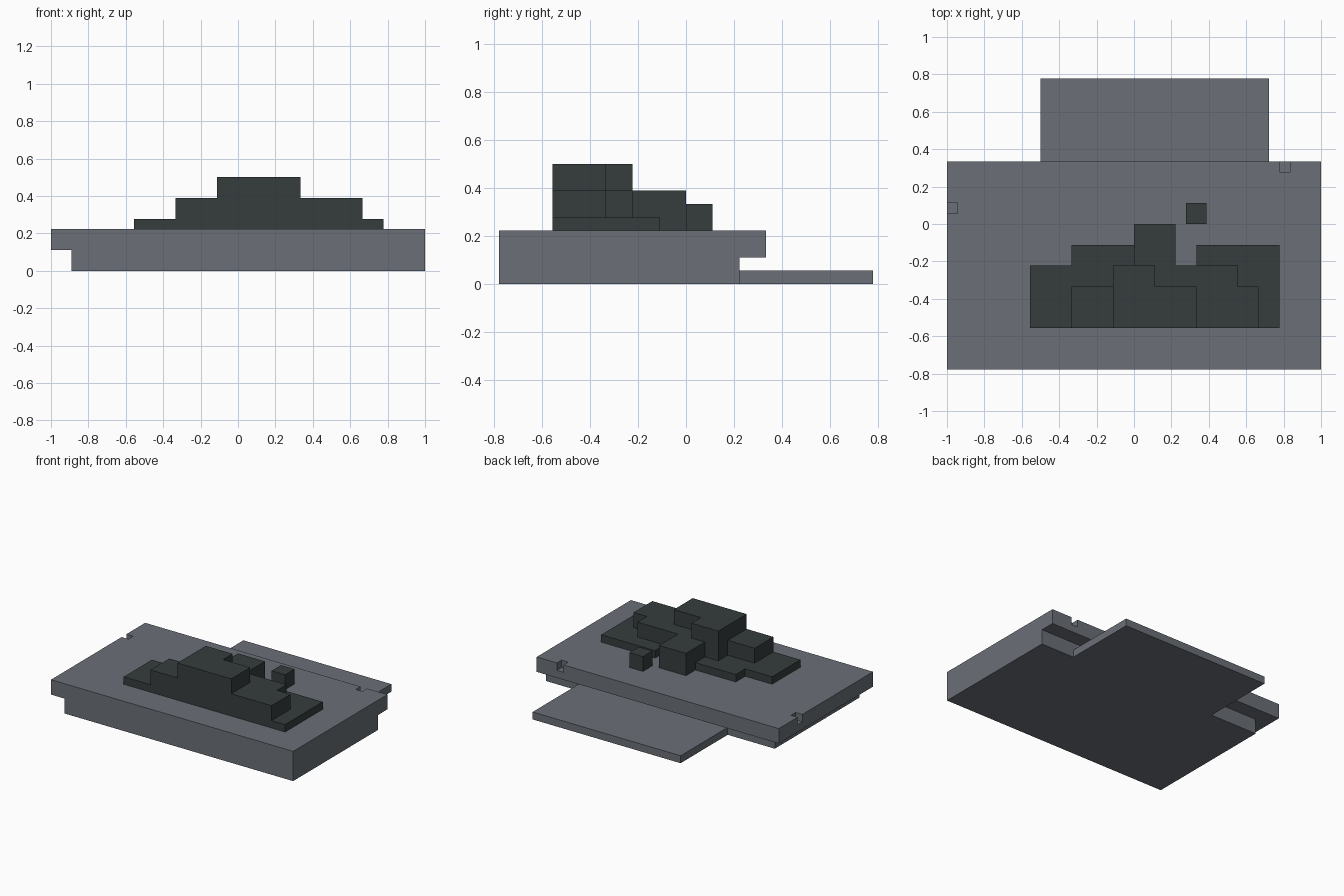
import bpy
import bmesh

if "Cube" in bpy.data.objects:
    bpy.data.objects.remove(bpy.data.objects["Cube"])

U = 1 / 18  # model grid unit


def material(name, rgb):
    m = bpy.data.materials.new(name)
    m.diffuse_color = (*rgb, 1)
    m.use_nodes = True
    m.node_tree.nodes["Principled BSDF"].inputs["Base Color"].default_value = m.diffuse_color
    return m


GREY = material("slate grey", (0.145, 0.16, 0.185))
DARK = material("dark charcoal", (0.037, 0.046, 0.046))


def prism(name, outline, z0, z1, mat):
    """Extrude a plan outline (grid units, counter-clockwise) from z0 to z1."""
    bm = bmesh.new()
    face = bm.faces.new([bm.verts.new((x * U, y * U, z0 * U)) for x, y in outline])
    top = bmesh.ops.extrude_face_region(bm, geom=[face])["geom"]
    verts = [v for v in top if isinstance(v, bmesh.types.BMVert)]
    bmesh.ops.translate(bm, verts=verts, vec=(0, 0, (z1 - z0) * U))
    bmesh.ops.recalc_face_normals(bm, faces=bm.faces)
    mesh = bpy.data.meshes.new(name)
    bm.to_mesh(mesh)
    bm.free()
    mesh.materials.append(mat)
    ob = bpy.data.objects.new(name, mesh)
    bpy.context.collection.objects.link(ob)
    return ob


def rect(x0, x1, y0, y1):
    return [(x0, y0), (x1, y0), (x1, y1), (x0, y1)]


# Base: lower plinth, rear shelf, and the overhanging slab in two layers
prism("plinth", rect(-16, 18, -14, 4), 0, 2, GREY)
prism("rear_shelf", rect(-9, 13, 4, 14), 0, 1, GREY)
prism("slab_lower", rect(-18, 18, -14, 6), 2, 3, GREY)
# Upper layer carries the small edge notches at the left and the back
prism("slab_upper", [(-18, -14), (18, -14), (18, 6), (15, 6), (15, 5), (14, 5),
                     (14, 6), (-18, 6), (-18, 2), (-17, 2), (-17, 1), (-18, 1)],
      3, 4, GREY)

# Stepped mound in three tiers
prism("mound_bottom_tier", [(-10, -10), (14, -10), (14, -2), (6, -2), (6, -4),
                            (0, -4), (0, -2), (-6, -2), (-6, -4), (-10, -4)],
      4, 5, DARK)
prism("mound_middle_tier", [(-6, -10), (12, -10), (12, -6), (10, -6), (10, -4),
                            (-2, -4), (-2, -6), (-6, -6)], 5, 7, DARK)
prism("mound_top_tier", [(-2, -10), (6, -10), (6, -6), (2, -6), (2, -4), (-2, -4)],
      7, 9, DARK)

# Block behind the mound and the loose cube
prism("rear_block", rect(0, 4, -4, 0), 4, 7, DARK)
prism("small_cube", rect(5, 7, 0, 2), 4, 6, DARK)
